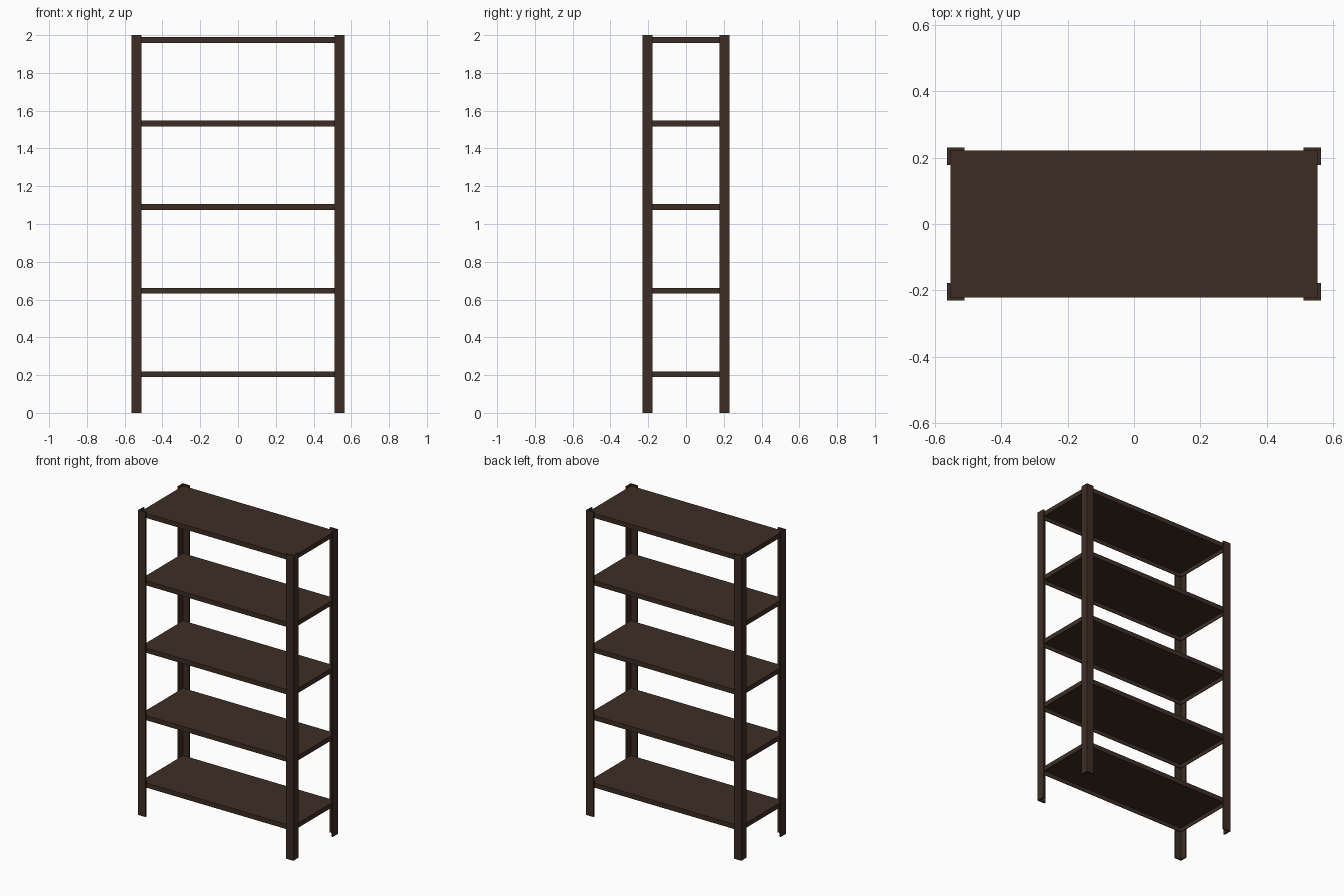
import bpy, bmesh
from mathutils import Matrix

if "Cube" in bpy.data.objects:
    bpy.data.objects.remove(bpy.data.objects["Cube"])

HX, HY, HEIGHT = 0.563, 0.231, 2.0      # outer half-size and height
LEG, T = 0.053, 0.01                    # angle-post flange width and thickness
SHELF_H, SHEET = 0.031, 0.006           # shelf rim height and sheet thickness

brown = bpy.data.materials.new("dark brown metal")
brown.diffuse_color = (0.048, 0.027, 0.018, 1)
brown.use_nodes = True
brown.node_tree.nodes["Principled BSDF"].inputs["Base Color"].default_value = brown.diffuse_color


def add_object(name, bm):
    bmesh.ops.recalc_face_normals(bm, faces=bm.faces)
    mesh = bpy.data.meshes.new(name)
    bm.to_mesh(mesh)
    bm.free()
    mesh.materials.append(brown)
    ob = bpy.data.objects.new(name, mesh)
    bpy.context.collection.objects.link(ob)
    return ob


# Corner posts: L-shaped profile extruded upward, mirrored to all four corners
bm = bmesh.new()
profile = [(HX, HY), (HX - LEG, HY), (HX - LEG, HY - T),
           (HX - T, HY - T), (HX - T, HY - LEG), (HX, HY - LEG)]
face = bm.faces.new([bm.verts.new((x, y, 0)) for x, y in profile])
ext = bmesh.ops.extrude_face_region(bm, geom=[face])
bmesh.ops.translate(bm, vec=(0, 0, HEIGHT),
                    verts=[v for v in ext["geom"] if isinstance(v, bmesh.types.BMVert)])
posts = add_object("corner_posts", bm)
mirror = posts.modifiers.new("mirror", 'MIRROR')
mirror.use_axis = (True, True, False)
mirror.use_mirror_merge = False

# Shelves: shallow trays, open underneath, fitted inside the posts
for i in range(5):
    top = 0.22 + i * 0.4423
    bm = bmesh.new()
    size = Matrix.Diagonal((2 * (HX - T), 2 * (HY - T), SHELF_H, 1))
    bmesh.ops.create_cube(bm, size=1, matrix=Matrix.Translation((0, 0, top - SHELF_H / 2)) @ size)
    bottom = min(bm.faces, key=lambda f: f.calc_center_median().z)
    bmesh.ops.inset_region(bm, faces=[bottom], thickness=SHEET)
    hollow = bmesh.ops.extrude_discrete_faces(bm, faces=[bottom])["faces"][0]
    bmesh.ops.translate(bm, vec=(0, 0, SHELF_H - SHEET), verts=hollow.verts)
    add_object(f"shelf_{i + 1}", bm)
